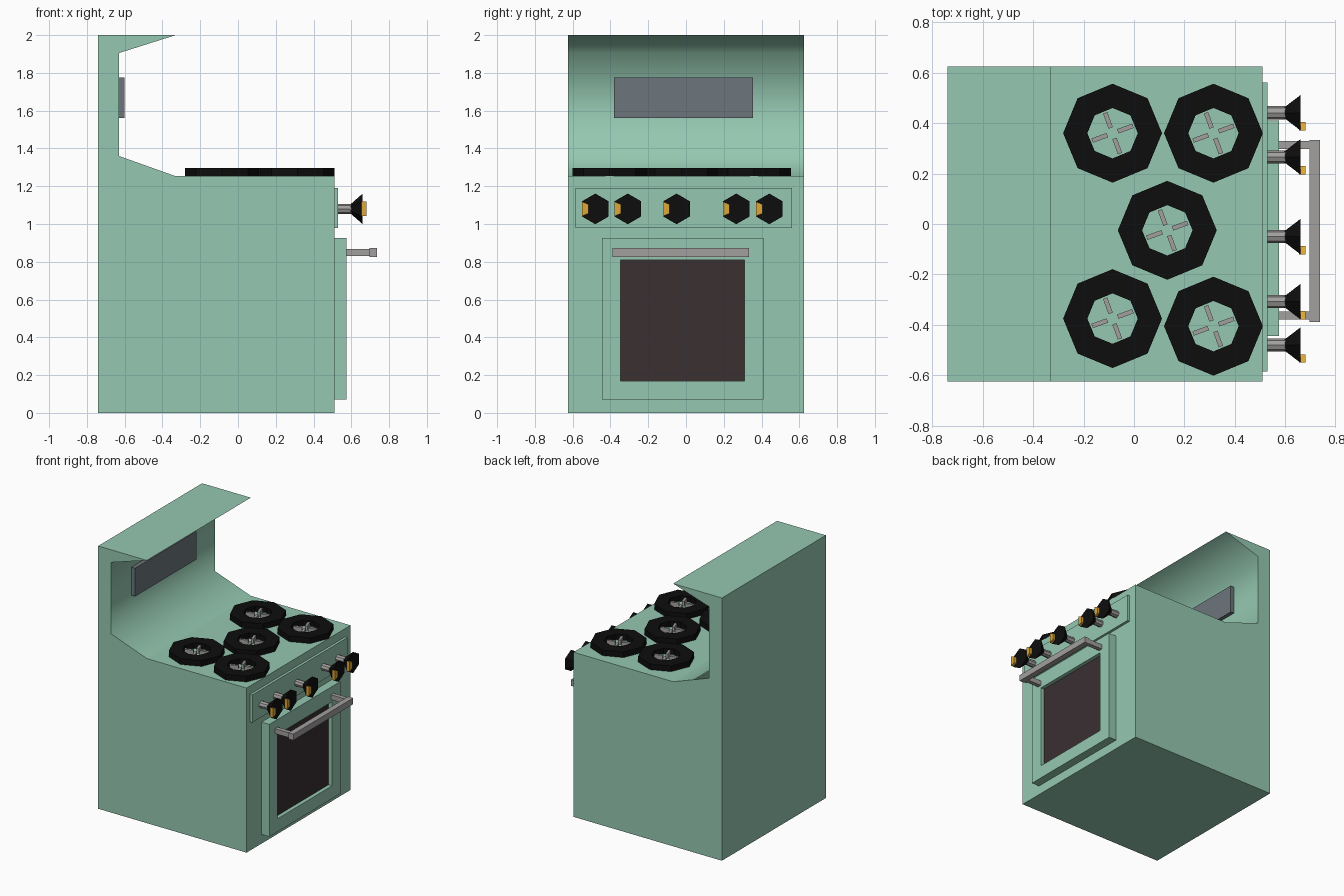
import bpy
import bmesh
from math import pi, radians
from mathutils import Matrix, Vector

cube = bpy.data.objects.get("Cube")
if cube:
    bpy.data.objects.remove(cube, do_unlink=True)


def material(name, r, g, b):
    m = bpy.data.materials.new(name)
    m.diffuse_color = (r, g, b, 1)
    m.use_nodes = True
    m.node_tree.nodes["Principled BSDF"].inputs["Base Color"].default_value = (r, g, b, 1)
    return m


GREEN = material("mint enamel", 0.30, 0.58, 0.44)
BLACK = material("black iron", 0.004, 0.004, 0.004)
STEEL = material("grey steel", 0.36, 0.35, 0.345)
GLASS = material("dark glass", 0.041, 0.029, 0.031)
SLATE = material("slate panel", 0.15, 0.18, 0.20)
GOLD = material("gold pointer", 0.72, 0.39, 0.04)


def finish(name, bm, *mats):
    bmesh.ops.recalc_face_normals(bm, faces=bm.faces)
    mesh = bpy.data.meshes.new(name)
    bm.to_mesh(mesh)
    bm.free()
    for m in mats:
        mesh.materials.append(m)
    ob = bpy.data.objects.new(name, mesh)
    bpy.context.collection.objects.link(ob)
    return ob


def add_box(bm, lo, hi, turn=Matrix()):
    lo, hi = Vector(lo), Vector(hi)
    place = turn @ Matrix.Translation((lo + hi) / 2) @ Matrix.Diagonal((*(hi - lo), 1))
    bmesh.ops.create_cube(bm, size=1, matrix=place)


def box(name, lo, hi, mat):
    bm = bmesh.new()
    add_box(bm, lo, hi)
    return finish(name, bm, mat)


# Body: side profile with curved splashback and hood, extruded across the width
profile = [(-0.74, 0), (0.51, 0), (0.51, 1.253), (-0.33, 1.253),
           (-0.63, 1.36), (-0.63, 1.905), (-0.33, 2), (-0.74, 2)]
bm = bmesh.new()
side = bm.faces.new([bm.verts.new((x, -0.625, z)) for x, z in profile])
new = bmesh.ops.extrude_face_region(bm, geom=[side])["geom"]
bmesh.ops.translate(bm, vec=(0, 1.25, 0),
                    verts=[v for v in new if isinstance(v, bmesh.types.BMVert)])
for f in bm.faces:
    c = f.calc_center_median()
    f.smooth = c.z > 1.26 and -0.7 < c.x < -0.4 and abs(c.y) < 0.1 and c.z < 1.99
finish("body", bm, GREEN)

box("display_panel", (-0.63, -0.38, 1.56), (-0.60, 0.355, 1.775), SLATE)
box("control_panel", (0.505, -0.585, 0.98), (0.53, 0.56, 1.19), GREEN)

# Oven door with a recessed window
bm = bmesh.new()
add_box(bm, (0.505, -0.445, 0.07), (0.575, 0.41, 0.925))
front = max(bm.faces, key=lambda f: f.calc_center_median().x)
bmesh.ops.inset_individual(bm, faces=[front], thickness=0.14)
for v in front.verts:
    if v.co.z > 0.5:
        v.co.z -= 0.017
bmesh.ops.inset_individual(bm, faces=[front], thickness=0)
for v in front.verts:
    v.co.x -= 0.03
front.material_index = 1
finish("oven_door", bm, GREEN, GLASS)

# Door handle
bm = bmesh.new()
add_box(bm, (0.695, -0.388, 0.825), (0.737, 0.333, 0.872))
for y in (-0.378, 0.297):
    add_box(bm, (0.57, y, 0.83), (0.70, y + 0.032, 0.867))
finish("door_handle", bm, STEEL)


# Burners: octagonal ring with four short grate bars
def burner(i, x, y):
    place = Matrix.Translation((x, y, 1.253))
    bm = bmesh.new()
    section = [bm.verts.new((r, 0, z)) for r, z in
               ((0.1, 0), (0.196, 0), (0.196, 0.043), (0.1, 0.043))]
    edges = [bm.edges.new((section[k - 1], section[k])) for k in range(4)]
    bmesh.ops.spin(bm, geom=section + edges, axis=(0, 0, 1), cent=(0, 0, 0),
                   angle=2 * pi, steps=8)
    bmesh.ops.remove_doubles(bm, verts=bm.verts, dist=0.0005)
    bm.transform(place)
    finish(f"burner_ring_{i}", bm, BLACK)
    bm = bmesh.new()
    for k in range(4):
        turn = place @ Matrix.Rotation(radians(20) + k * pi / 2, 4, "Z")
        add_box(bm, (0.022, -0.009, 0), (0.086, 0.009, 0.035), turn)
    finish(f"burner_grate_{i}", bm, STEEL)


for i, spot in enumerate([(-0.085, 0.36), (0.315, 0.36), (0.132, -0.025),
                          (-0.085, -0.375), (0.315, -0.405)], 1):
    burner(i, *spot)


# Knobs: steel stem, flared hexagonal grip, gold pointer
def cone(name, x0, x1, r0, r1, sides, y, mat):
    bm = bmesh.new()
    place = Matrix.Translation(((x0 + x1) / 2, y, 1.08)) @ Matrix.Rotation(pi / 2, 4, "Y")
    bmesh.ops.create_cone(bm, cap_ends=True, segments=sides, radius1=r0, radius2=r1,
                          depth=x1 - x0, matrix=place)
    # Turn the hexagon so that a corner points up
    top = max(v.co.z for v in bm.verts) - 1.08
    if sides == 6 and top < max(r0, r1) * 0.95:
        bmesh.ops.rotate(bm, verts=bm.verts, cent=(0, y, 1.08),
                         matrix=Matrix.Rotation(pi / 6, 3, "X"))
    return finish(name, bm, mat)


def knob(i, y):
    cone(f"knob_stem_{i}", 0.525, 0.60, 0.026, 0.026, 8, y, STEEL)
    cone(f"knob_grip_{i}", 0.593, 0.66, 0.022, 0.081, 6, y, BLACK)
    bm = bmesh.new()
    add_box(bm, (0.655, y - 0.07, 1.042), (0.68, y - 0.037, 1.118))
    for v in bm.verts:
        if v.co.y > y - 0.05:
            v.co.z = 1.08 + (v.co.z - 1.08) * 0.65
    finish(f"knob_pointer_{i}", bm, GOLD)


for i, y in enumerate((-0.48, -0.308, -0.05, 0.266, 0.441), 1):
    knob(i, y)
